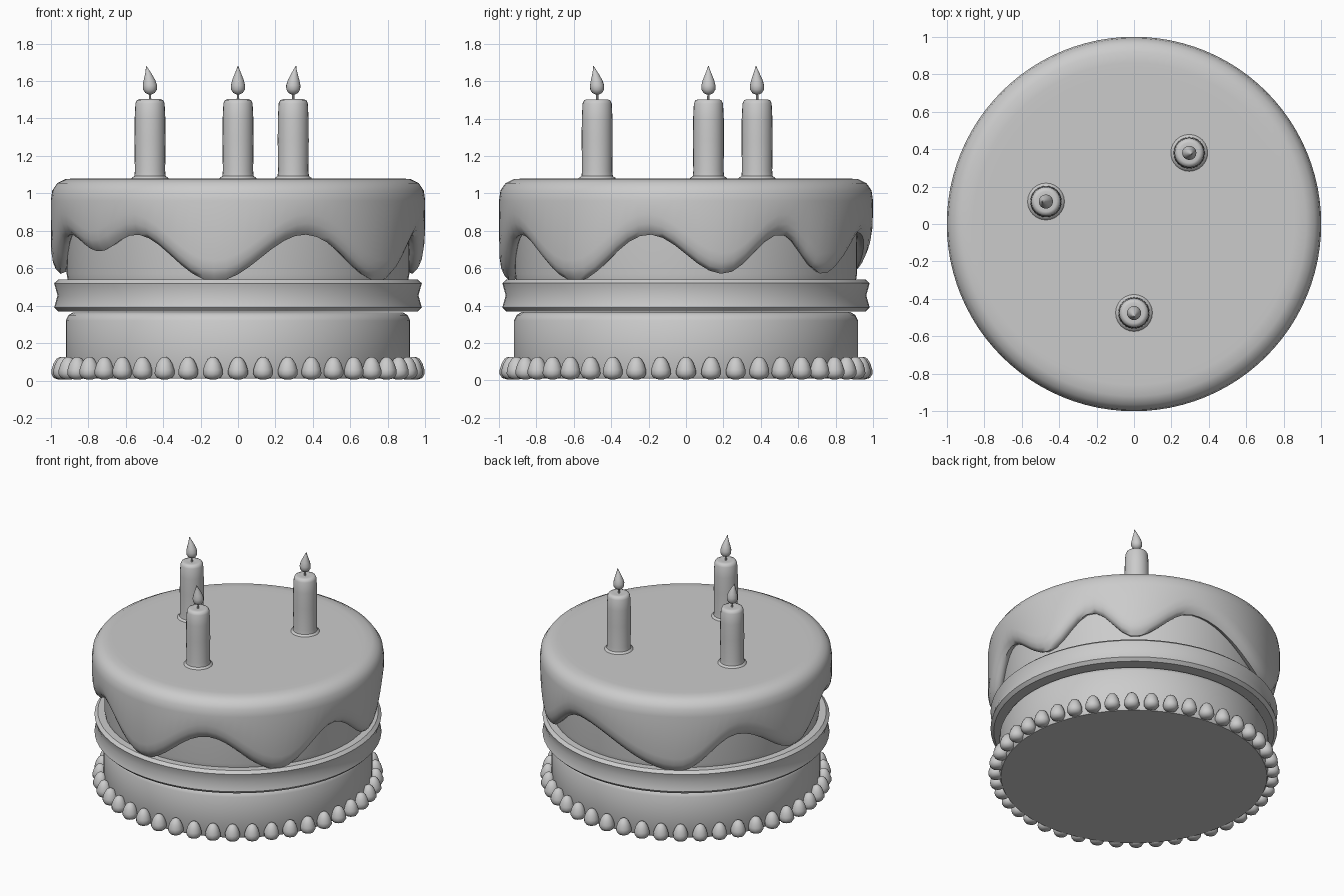
import bpy, bmesh
from math import cos, sin, pi, radians

if "Cube" in bpy.data.objects:
    bpy.data.objects.remove(bpy.data.objects["Cube"])

GREY = (0.6, 0.6, 0.6, 1)
clay = bpy.data.materials.new("plain grey")
clay.use_nodes = True
clay.diffuse_color = GREY
clay.node_tree.nodes["Principled BSDF"].inputs["Base Color"].default_value = GREY


def lathe(name, profile, sides, places=((0, 0),), angle=40, bend=None):
    """Revolve (radius, z) points; profile may be a function of the angle."""
    bm = bmesh.new()
    for px, py in places:
        columns = []
        for i in range(sides):
            a = 2 * pi * i / sides
            points = profile(a) if callable(profile) else profile
            column = []
            for r, z in points:
                dx, dy = bend(z) if bend else (0, 0)
                column.append(bm.verts.new((px + dx + r * cos(a), py + dy + r * sin(a), z)))
            columns.append(column)
        for i, left in enumerate(columns):
            right = columns[(i + 1) % sides]
            for j in range(len(left) - 1):
                bm.faces.new((left[j], right[j], right[j + 1], left[j + 1]))
        bm.faces.new([c[0] for c in reversed(columns)])
        bm.faces.new([c[-1] for c in columns])
    bmesh.ops.recalc_face_normals(bm, faces=bm.faces)
    mesh = bpy.data.meshes.new(name)
    bm.to_mesh(mesh)
    bm.free()
    mesh.materials.append(clay)
    obj = bpy.data.objects.new(name, mesh)
    bpy.context.collection.objects.link(obj)
    bpy.ops.object.select_all(action="DESELECT")
    obj.select_set(True)
    bpy.context.view_layer.objects.active = obj
    bpy.ops.object.shade_smooth_by_angle(angle=radians(angle))
    return obj


# Cake layers and the filling band between them
lathe("lower_cake", [(0.85, 0.01), (0.91, 0.01), (0.92, 0.03), (0.92, 0.32),
                     (0.905, 0.35), (0.88, 0.365), (0.8, 0.365)], 64)
lathe("filling_band", [(0.85, 0.368), (0.96, 0.368), (0.982, 0.39), (0.964, 0.455),
                       (0.982, 0.52), (0.96, 0.54), (0.85, 0.54)], 64)
lathe("upper_cake", [(0.85, 0.53), (0.91, 0.54), (0.915, 0.57), (0.915, 1.0), (0.85, 1.02)], 64)

# Icing edge: alternating crests and drips (degrees, height)
EDGE = [(-141, 0.69), (-125, 0.78), (-97.5, 0.53), (-68, 0.78), (-38, 0.53), (-12, 0.78),
        (12, 0.57), (32, 0.78), (50, 0.57), (75, 0.79), (122, 0.53), (147, 0.78),
        (176, 0.57), (200, 0.78), (219, 0.69)]


def edge_height(a):
    d = a * 180 / pi
    d = d - 360 if d > 219 else d
    for (a0, z0), (a1, z1) in zip(EDGE, EDGE[1:]):
        if a0 <= d <= a1:
            return z0 + (z1 - z0) * (1 - cos(pi * (d - a0) / (a1 - a0))) / 2


def icing_profile(a):
    e = edge_height(a)
    return [(0.9, e + 0.05), (0.92, e + 0.012), (0.95, e), (0.975, e + 0.025), (0.99, e + 0.06),
            (0.998, e + 0.11), (1.0, 0.96), (0.992, 1.015), (0.965, 1.055),
            (0.92, 1.077), (0.86, 1.08), (0.8, 1.08)]


lathe("icing", icing_profile, 96, angle=60)

# Piped border of egg-shaped beads
COUNT = 44
ring = [(0.944 * cos(2 * pi * i / COUNT), 0.944 * sin(2 * pi * i / COUNT)) for i in range(COUNT)]
lathe("piped_border", [(0.015, 0.006), (0.04, 0.014), (0.053, 0.035), (0.052, 0.058),
                       (0.042, 0.09), (0.027, 0.115), (0.01, 0.126)], 12, ring, 60)

# Candles: wax with a flared foot, wick, and a flame whose tip leans aside
CANDLES = {"front": (0, -0.475, 0, -1), "right": (-0.47, 0.12, -1, 0), "back": (0.295, 0.38, 0.7, -0.3)}
for side, (x, y, lean_x, lean_y) in CANDLES.items():
    spot = [(x, y)]
    lathe(side + "_candle", [(0.1, 1.075), (0.098, 1.083), (0.084, 1.092), (0.081, 1.12),
                             (0.083, 1.28), (0.082, 1.4), (0.078, 1.48), (0.07, 1.498),
                             (0.055, 1.503), (0.03, 1.5)], 24, spot, 50)
    lathe(side + "_wick", [(0.007, 1.49), (0.006, 1.54)], 8, spot)

    def bend(z):
        t = 0.02 * (max(0, z - 1.56) / 0.12) ** 2
        return lean_x * t, lean_y * t

    lathe(side + "_flame", [(0.008, 1.528), (0.026, 1.537), (0.037, 1.555), (0.038, 1.577),
                            (0.031, 1.605), (0.019, 1.635), (0.009, 1.66), (0.002, 1.68)],
          16, spot, 60, bend)
